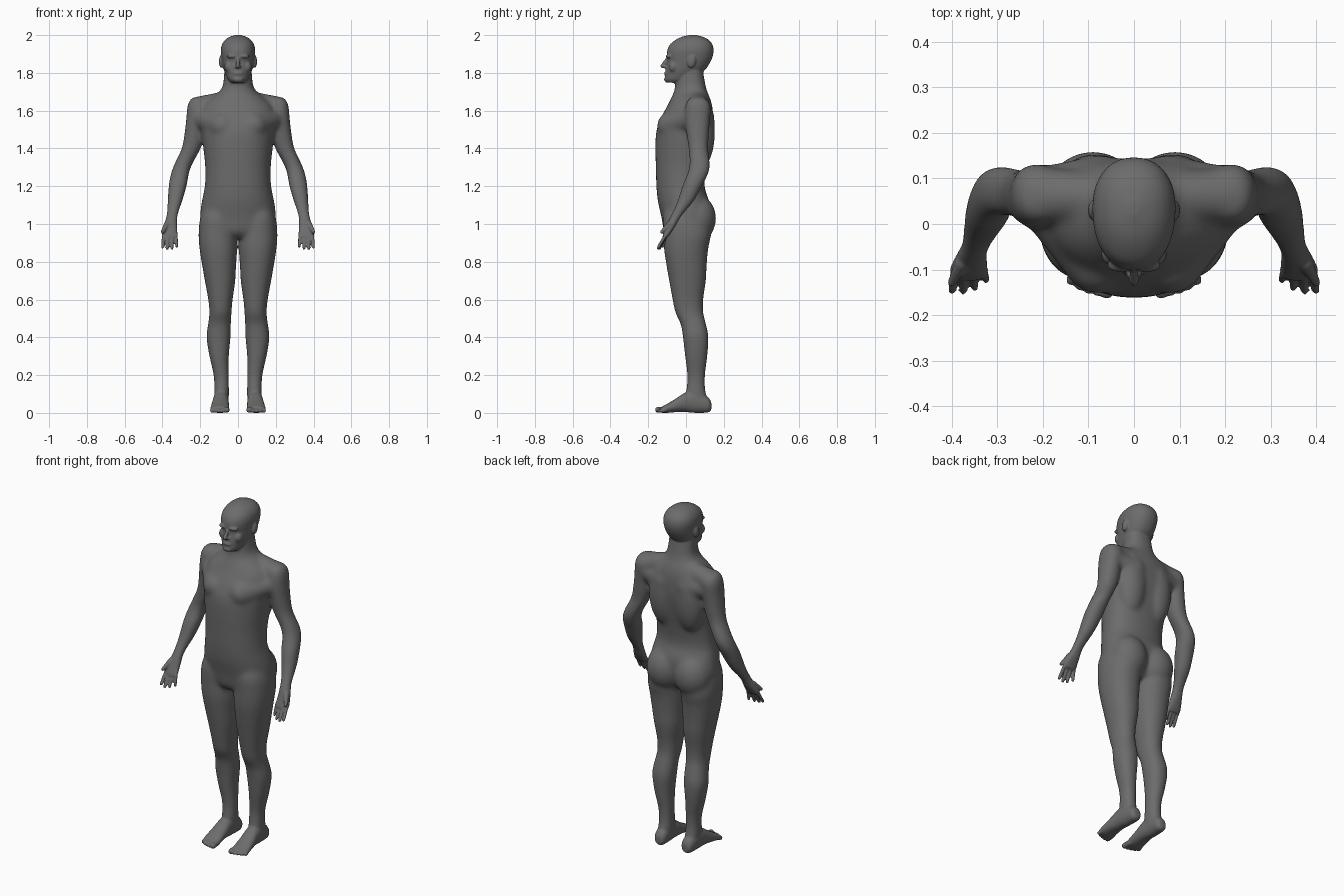
import bpy, bmesh, math
from mathutils import Vector, Matrix

bm = bmesh.new()
SEG = 36


def spline(rows, steps=4):
    """Catmull-Rom resampling of section rows."""
    out = []
    for i in range(len(rows) - 1):
        p0, p1 = rows[max(i - 1, 0)], rows[i]
        p2, p3 = rows[i + 1], rows[min(i + 2, len(rows) - 1)]
        for s in range(steps):
            t = s / steps
            out.append([0.5 * (2 * b + (c - a) * t + (2 * a - 5 * b + 4 * c - d) * t * t
                               + (3 * b - a - 3 * c + d) * t ** 3)
                        for a, b, c, d in zip(p0, p1, p2, p3)])
    return out + [list(rows[-1])]


def loft(rows, side=1, k=0.5, power=2.2, along_y=False, grow=0.0):
    """Rows are (station, centre x, half width, low, high); k places the widest point."""
    rings = []
    for st, cx, rx, lo, hi in spline(rows):
        rx, lo, hi = rx + grow, lo - grow, hi + grow
        mid, ring = lo + (hi - lo) * k, []
        for i in range(SEG):
            a = 2 * math.pi * i / SEG
            c, s = math.cos(a), math.sin(a)
            u = side * (cx + rx * math.copysign(abs(c) ** (2 / power), c))
            v = mid + (hi - mid if s > 0 else mid - lo) * math.copysign(abs(s) ** (2 / power), s)
            ring.append(bm.verts.new((u, st, v) if along_y else (u, v, st)))
        rings.append(ring)
    faces = [bm.faces.new(rings[0]), bm.faces.new(rings[-1])]
    for r0, r1 in zip(rings, rings[1:]):
        for i in range(SEG):
            j = (i + 1) % SEG
            faces.append(bm.faces.new((r0[i], r0[j], r1[j], r1[i])))
    bmesh.ops.recalc_face_normals(bm, faces=faces)


def blob(loc, radii, rot_x=0.0):
    m = Matrix.Translation(loc) @ Matrix.Rotation(rot_x, 4, 'X') @ Matrix.Diagonal((*radii, 1))
    bmesh.ops.create_uvsphere(bm, u_segments=24, v_segments=16, radius=1, matrix=m)


def digit(a, b, r0, r1):
    """Tapered rod with round ends, for fingers, toes and muscles."""
    a, b = Vector(a), Vector(b)
    d = b - a
    m = Matrix.Translation((a + b) / 2) @ d.to_track_quat('Z', 'Y').to_matrix().to_4x4()
    bmesh.ops.create_cone(bm, cap_ends=True, segments=20, radius1=r0, radius2=r1,
                          depth=d.length, matrix=m)
    blob(a, (r0,) * 3)
    blob(b, (r1,) * 3)


# torso and neck
loft([(0.925, 0, .14, -.08, .06), (0.96, 0, .178, -.115, .10), (1.04, 0, .2, -.131, .122),
      (1.12, 0, .192, -.149, .122), (1.20, 0, .176, -.157, .098), (1.30, 0, .174, -.160, .108),
      (1.40, 0, .184, -.162, .128), (1.49, 0, .194, -.158, .142), (1.56, 0, .198, -.134, .144),
      (1.62, 0, .19, -.102, .14), (1.665, 0, .145, -.080, .128), (1.70, 0, .10, -.064, .113),
      (1.74, 0, .079, -.057, .102), (1.81, 0, .072, -.05, .09)], k=0.6)

# head
loft([(1.748, 0, .035, -.098, -.03), (1.765, 0, .053, -.111, .03), (1.79, 0, .065, -.110, .07),
      (1.82, 0, .076, -.107, .105), (1.86, 0, .085, -.098, .13), (1.89, 0, .089, -.102, .142),
      (1.92, 0, .091, -.099, .146), (1.95, 0, .085, -.085, .14), (1.975, 0, .068, -.055, .12),
      (1.991, 0, .044, -.022, .09), (2.001, 0, .012, .02, .05)], k=0.55)

# nose, lips and chin
digit((0, -.098, 1.875), (0, -.125, 1.836), .009, .011)
blob((0, -.108, 1.832), (.019, .014, .009))
blob((0, -.105, 1.796), (.026, .011, .011))
blob((0, -.102, 1.765), (.026, .014, .016))

for s in (1, -1):
    # brow, cheekbone and ear
    blob((s * .028, -.090, 1.888), (.032, .016, .011))
    blob((s * .046, -.066, 1.832), (.026, .026, .030))
    blob((s * .089, .03, 1.86), (.012, .022, .034), -.2)

    # shoulder girdle, chest, upper back
    digit((s * .05, .06, 1.655), (s * .195, .062, 1.617), .052, .062)
    digit((s * .08, -.078, 1.52), (s * .195, .035, 1.56), .076, .055)
    digit((s * .075, .074, 1.56), (s * .19, .075, 1.575), .078, .055)

    # back muscle and buttock
    blob((s * .085, .075, 1.49), (.09, .079, .20))
    blob((s * .09, .058, 1.03), (.106, .102, .125))

    # arm
    loft([(1.672, .205, .03, .03, .09), (1.655, .21, .045, .01, .115), (1.62, .212, .055, -.003, .13),
          (1.55, .222, .051, -.005, .125), (1.47, .231, .052, .005, .12),
          (1.40, .248, .049, .015, .116), (1.32, .288, .046, .02, .125),
          (1.27, .307, .046, .01, .118), (1.21, .318, .047, -.015, .088),
          (1.12, .334, .038, -.045, .04), (1.04, .35, .028, -.08, -.028),
          (0.985, .358, .034, -.103, -.06), (0.95, .362, .040, -.117, -.083),
          (0.93, .361, .039, -.123, -.097)], side=s, grow=.002)

    # fingers and thumb
    for x0, x1, y, z in ((.329, .324, -.122, .882), (.351, .349, -.139, .872),
                         (.373, .374, -.147, .870), (.394, .399, -.146, .878)):
        digit((s * x0, -.107, .942), (s * x1, y, z), .0095, .0085)
    digit((s * .376, -.086, 1.0), (s * .400, -.129, .958), .016, .0095)

    # leg
    loft([(1.12, .10, .055, -.09, .07), (1.04, .108, .088, -.118, .11), (0.95, .108, .099, -.118, .13),
          (0.87, .104, .098, -.115, .116), (0.78, .10, .088, -.102, .108),
          (0.70, .095, .079, -.088, .104), (0.60, .093, .063, -.07, .09),
          (0.53, .093, .057, -.055, .09), (0.47, .098, .059, -.027, .105),
          (0.40, .103, .062, -.015, .118), (0.30, .10, .050, -.004, .112),
          (0.20, .089, .039, .008, .10), (0.12, .087, .037, .004, .10),
          (0.06, .088, .036, .0, .115)], side=s, grow=.002)

    # foot
    loft([(.134, .088, .018, .015, .055), (.115, .088, .034, .002, .085), (.05, .09, .039, .0, .12),
          (0, .091, .042, .004, .11), (-.05, .094, .046, .004, .078), (-.10, .096, .05, .0, .048),
          (-.128, .096, .046, .0, .034)], side=s, along_y=True)

    # toes
    for i, y in enumerate((-.154, -.154, -.149, -.141, -.130)):
        r = .016 if i == 0 else .011
        digit((s * (.062 + .018 * i), -.105, .018), (s * (.060 + .0195 * i), y + .006, r), r, r)

# fuse every part into one skin
mesh = bpy.data.meshes.new("parts")
bm.to_mesh(mesh)
bm.free()
body = bpy.data.objects.new("body", mesh)
bpy.context.collection.objects.link(body)
remesh = body.modifiers.new("fuse", 'REMESH')
remesh.mode = 'VOXEL'
remesh.voxel_size = 0.005
remesh.use_smooth_shade = True
skin = bpy.data.meshes.new_from_object(body.evaluated_get(bpy.context.evaluated_depsgraph_get()))
body.modifiers.clear()
body.data = skin
skin.name = "body"

# blend muscles strongly, keep face, hands and feet crisp
group = body.vertex_groups.new(name="blend")
for v in skin.vertices:
    x, y, z = v.co
    w = min((1.75 - z) / .04, (z - .10) / .06, 1)
    if abs(x) > .29:
        w = min(w, (z - 1.02) / .06)
    if w > 0:
        group.add([v.index], w, 'REPLACE')
blend = body.modifiers.new("blend", 'SMOOTH')
blend.vertex_group = "blend"
blend.factor, blend.iterations = 0.5, 90
soften = body.modifiers.new("soften", 'SMOOTH')
soften.factor, soften.iterations = 0.5, 4

# dark grey skin
mat = bpy.data.materials.new("dark_grey")
mat.diffuse_color = (.15, .15, .15, 1)
skin.materials.clear()
skin.materials.append(mat)
